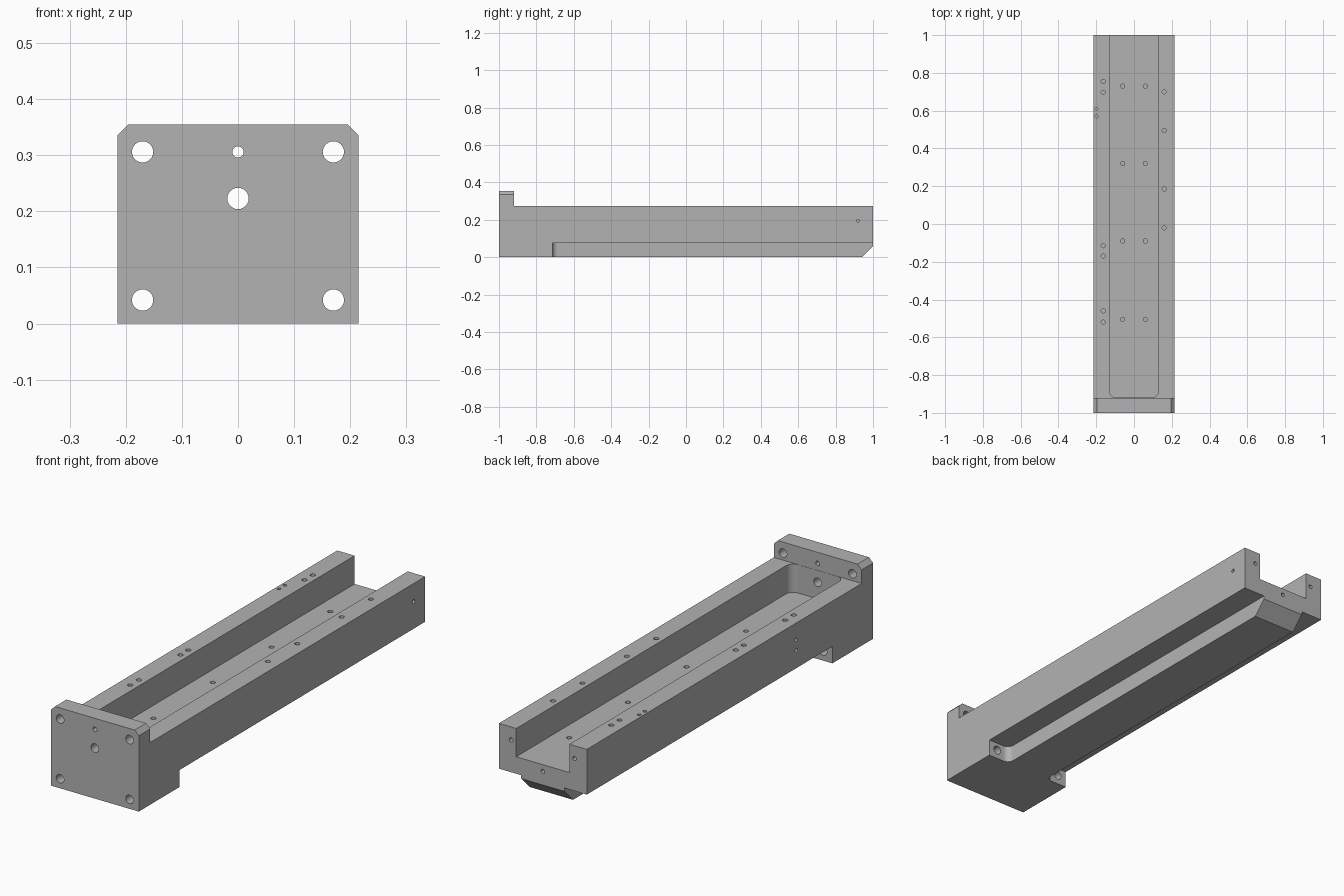
import bpy, bmesh
from math import cos, sin, pi, radians

if "Cube" in bpy.data.objects:
    bpy.data.objects.remove(bpy.data.objects["Cube"])

AXES = {"X": lambda u, v, w: (w, u, v),
        "Y": lambda u, v, w: (u, w, v),
        "Z": lambda u, v, w: (u, v, w)}


def prism(bm, outline, axis, lo, hi):
    """Extrude a 2D outline along an axis between two depths."""
    place = AXES[axis]
    low = [bm.verts.new(place(u, v, lo)) for u, v in outline]
    high = [bm.verts.new(place(u, v, hi)) for u, v in outline]
    bm.faces.new(low)
    bm.faces.new(high)
    n = len(low)
    for i in range(n):
        j = (i + 1) % n
        bm.faces.new((low[i], low[j], high[j], high[i]))


def arc(u, v, r, start, end, steps):
    angles = [start + (end - start) * i / steps for i in range(steps + 1)]
    return [(u + r * cos(a), v + r * sin(a)) for a in angles]


def drill(bm, u, v, r, axis, lo, hi):
    prism(bm, arc(u, v, r, 0, 2 * pi, 24)[:-1], axis, lo, hi)


def make_object(name, bm):
    bmesh.ops.recalc_face_normals(bm, faces=bm.faces)
    mesh = bpy.data.meshes.new(name)
    bm.to_mesh(mesh)
    bm.free()
    obj = bpy.data.objects.new(name, mesh)
    bpy.context.collection.objects.link(obj)
    return obj


HALF, TOP, PLATE_TOP, PLATE_BACK = 0.215, 0.275, 0.355, -0.92
FLOOR, KEEL_TOP, KEEL = 0.15, 0.075, 0.106

# Beam with upright end plate, from its side profile
bm = bmesh.new()
prism(bm, [(-1, 0), (0.94, 0), (1, 0.06), (1, TOP), (PLATE_BACK, TOP),
           (PLATE_BACK, PLATE_TOP), (-1, PLATE_TOP)], "X", -HALF, HALF)
beam = make_object("channel_beam", bm)

# Large cuts: open trough, side recesses beside the keel, plate corners
bm = bmesh.new()
r, front = 0.035, PLATE_BACK + 0.001
trough = [(0.13, 1.1), (-0.13, 1.1)]
trough += arc(-0.13 + r, front + r, r, pi, 1.5 * pi, 8)
trough += arc(0.13 - r, front + r, r, 1.5 * pi, 2 * pi, 8)
prism(bm, trough, "Z", FLOOR, 0.5)
r, stop = 0.03, -0.715
for s in (-1, 1):
    recess = [(0.3, stop), (0.3, 1.1), (KEEL, 1.1)]
    recess += arc(KEEL + r, stop + r, r, pi, 1.5 * pi, 8)
    prism(bm, [(s * x, y) for x, y in recess], "Z", -0.1, KEEL_TOP)
    corner = [(0.185, 0.365), (0.225, 0.365), (0.225, 0.325)]
    prism(bm, [(s * x, z) for x, z in corner], "Y", -1.1, -0.85)
shape_cutter = make_object("shape_cutter", bm)

# Drilled holes
bm = bmesh.new()
for x in (-0.17, 0.17):                       # plate mounting holes
    drill(bm, x, 0.306, 0.019, "Y", -1.1, -0.85)
    drill(bm, x, 0.042, 0.019, "Y", -1.1, -0.65)
drill(bm, 0, 0.306, 0.01, "Y", -1.1, -0.85)
drill(bm, 0, 0.223, 0.019, "Y", -1.1, -0.85)
for y in (0.755, 0.697, -0.115, -0.17, -0.46, -0.52):   # right wall top
    drill(bm, -0.163, y, 0.011, "Z", 0.225, 0.3)
for y in (0.61, 0.57):
    drill(bm, -0.198, y, 0.008, "Z", 0.235, 0.3)
for y in (0.70, 0.495, 0.185, -0.02):         # left wall top
    drill(bm, 0.16, y, 0.011, "Z", 0.225, 0.3)
for y in (0.73, 0.32, -0.09, -0.505):         # trough floor
    for x in (-0.06, 0.06):
        drill(bm, x, y, 0.011, "Z", 0.1, 0.2)
for x, z in ((-0.155, 0.218), (0.155, 0.218), (0, 0.12)):   # back end
    drill(bm, x, z, 0.009, "Y", 0.94, 1.05)
drill(bm, 0.92, 0.195, 0.008, "X", 0.18, 0.25)          # left side
for z in (0.2, 0.155):                        # right side
    drill(bm, -0.463, z, 0.008, "X", -0.25, -0.185)
hole_cutter = make_object("hole_cutter", bm)

# Carve the beam and discard the cutters
bpy.ops.object.select_all(action="DESELECT")
bpy.context.view_layer.objects.active = beam
beam.select_set(True)
for cutter in (shape_cutter, hole_cutter):
    cutter.hide_render = True
    mod = beam.modifiers.new(cutter.name, "BOOLEAN")
    mod.operation = "DIFFERENCE"
    mod.solver = "EXACT"
    mod.object = cutter
    bpy.ops.object.modifier_apply(modifier=mod.name)
    bpy.data.objects.remove(cutter)

# Plain machined grey
grey = bpy.data.materials.new("machined_grey")
grey.use_nodes = True
color = (0.45, 0.45, 0.45, 1)
grey.diffuse_color = color
grey.node_tree.nodes["Principled BSDF"].inputs["Base Color"].default_value = color
beam.data.materials.clear()
beam.data.materials.append(grey)
bpy.ops.object.shade_smooth_by_angle(angle=radians(30))
